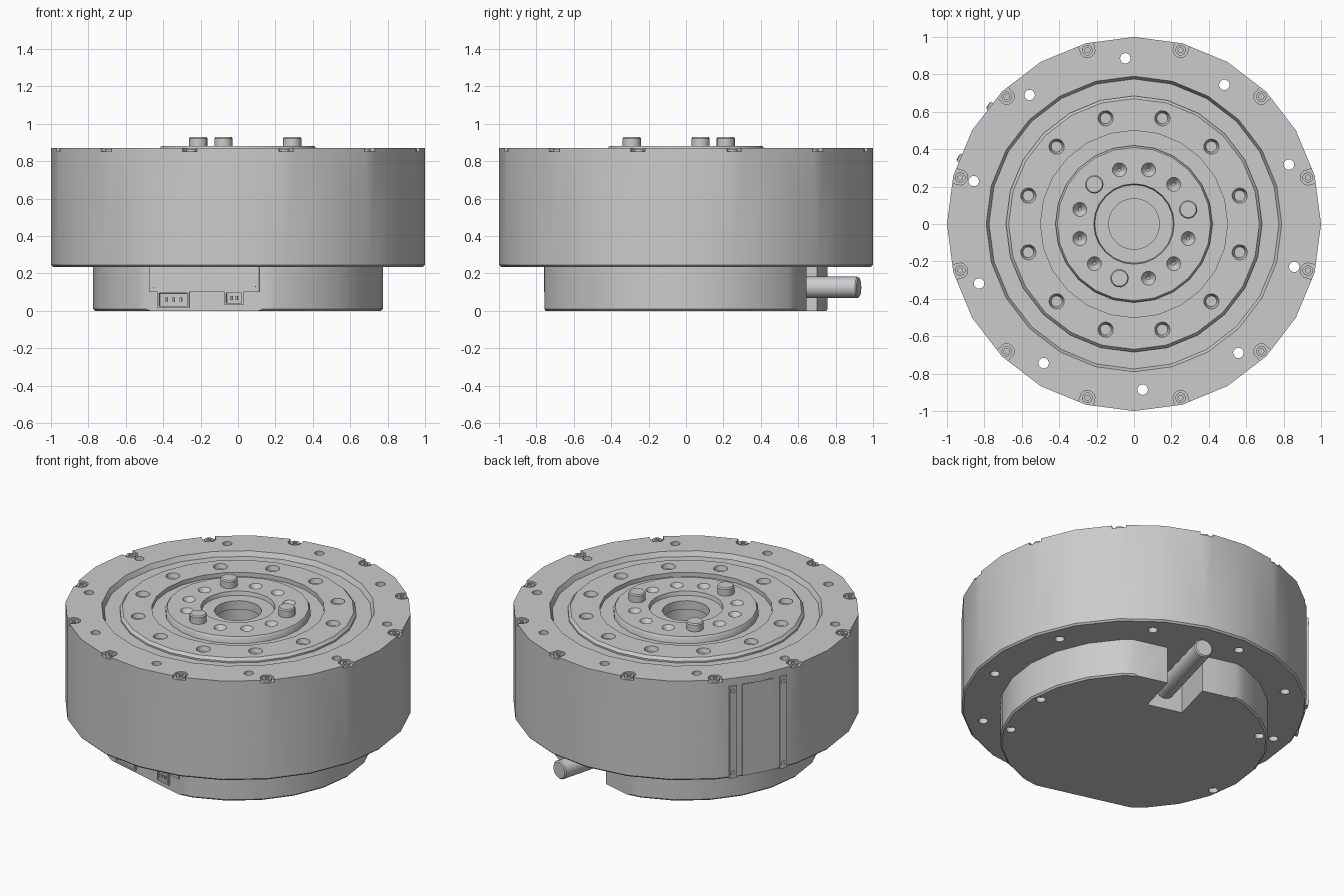
import bpy, bmesh
from math import radians, pi
from mathutils import Matrix, Vector

old = bpy.data.objects.get("Cube")
if old:
    bpy.data.objects.remove(old, do_unlink=True)

metal = bpy.data.materials.new("grey_metal")
metal.use_nodes = True
metal.diffuse_color = (0.6, 0.6, 0.6, 1)
metal.node_tree.nodes["Principled BSDF"].inputs["Base Color"].default_value = (0.6, 0.6, 0.6, 1)

parts = []
AXIS = 75          # heading of the cable; the connectors face the opposite way
FLAT = 0.697       # distance of the base flats from the centre
COVER = 150        # heading of the side cover


def at(az, r, z):
    """Frame with local x pointing outward, y along the tangent, z up."""
    return Matrix.Rotation(radians(az), 4, 'Z') @ Matrix.Translation((r, 0, z))


def finish(name, bm, keep=True):
    bmesh.ops.recalc_face_normals(bm, faces=bm.faces)
    mesh = bpy.data.meshes.new(name)
    bm.to_mesh(mesh)
    bm.free()
    mesh.materials.append(metal)
    ob = bpy.data.objects.new(name, mesh)
    bpy.context.collection.objects.link(ob)
    if keep:
        parts.append(ob)
    return ob


def cyl(bm, frame, r, z0, z1, r0=None, segs=16):
    """Upright cylinder or cone between two local heights."""
    m = frame @ Matrix.Translation((0, 0, (z0 + z1) / 2))
    return bmesh.ops.create_cone(bm, cap_ends=True, segments=segs, radius1=r if r0 is None else r0,
                                 radius2=r, depth=z1 - z0, matrix=m)["verts"]


def box(bm, frame, size):
    m = frame @ Matrix.Diagonal((*size, 1))
    return bmesh.ops.create_cube(bm, size=1, matrix=m)["verts"]


def revolve(bm, profile, frame=Matrix(), segs=24):
    """Turn a profile of (radius, height); closed when it stays off the axis."""
    before = set(bm.verts)
    vs = [bm.verts.new((r, 0, z)) for r, z in profile]
    pairs = list(zip(vs, vs[1:]))
    if profile[0][0] > 0:
        pairs.append((vs[-1], vs[0]))
    es = [bm.edges.new(p) for p in pairs]
    bmesh.ops.spin(bm, geom=vs + es, cent=(0, 0, 0), axis=(0, 0, 1), angle=2 * pi,
                   steps=segs, use_duplicate=False)
    new = [v for v in bm.verts if v not in before]
    bmesh.ops.remove_doubles(bm, verts=new, dist=1e-5)
    new = [v for v in bm.verts if v not in before]
    bmesh.ops.transform(bm, matrix=frame, verts=new)


def lathe(name, profile):
    bm = bmesh.new()
    revolve(bm, profile)
    return finish(name, bm)


def carve(ob, bm):
    """Subtract the cutter mesh and keep the result as plain geometry."""
    cutter = finish("cutter", bm, keep=False)
    cutter.hide_render = True
    mod = ob.modifiers.new("cut", 'BOOLEAN')
    mod.operation, mod.solver, mod.object = 'DIFFERENCE', 'EXACT', cutter
    dg = bpy.context.evaluated_depsgraph_get()
    mesh = bpy.data.meshes.new_from_object(ob.evaluated_get(dg))
    ob.modifiers.clear()
    ob.data = mesh
    bpy.data.objects.remove(cutter, do_unlink=True)


def screw(bm, frame, r):
    """Socket head screw, top at the local origin."""
    revolve(bm, [(0, -.3 * r), (.5 * r, -.3 * r), (.5 * r, 0), (r, 0), (r, -r), (0, -r)], frame, 12)


# Housing: wide drum with a sunken face and a blind centre bore
housing = lathe("housing", [(0, .235), (.99, .235), (1, .245), (1, .87), (.79, .87),
                            (.775, .84), (.15, .84), (.15, .45), (0, .45)])
bm = bmesh.new()
for i in range(10):                       # through holes in the flange
    cyl(bm, at(93 + 36 * i, .887, 0), .028, .1, 1)
carve(housing, bm)
bm = bmesh.new()
for i in range(12):                       # screw notches open to the rim
    frame = at(15 + 30 * i, .965, .852)
    inv = frame.inverted()
    for v in cyl(bm, frame, .042, 0, .1):
        p = inv @ v.co
        if p.x > -.001:
            v.co = frame @ (p + Vector((.1, 0, 0)))
carve(housing, bm)
bm = bmesh.new()
box(bm, at(COVER, 1.03, .5), (.1, .38, .65))   # flat seat for the side cover
carve(housing, bm)

bm = bmesh.new()
for i in range(12):
    screw(bm, at(15 + 30 * i, .962, .866), .028)
finish("rim_screws", bm)

# Rotating output ring with countersunk holes
ring = lathe("output_ring", [(.5, .8), (.685, .8), (.685, .85), (.67, .867), (.5, .867)])
bm = bmesh.new()
for i in range(12):
    revolve(bm, [(0, .81), (.026, .81), (.028, .838), (.041, .865), (.041, .95), (0, .95)],
            at(15 + 30 * i, .585, 0), 16)
carve(ring, bm)

# Centre hub with drilled dimples and three dowel pins
hub = lathe("hub", [(.136, .8), (.42, .8), (.42, .865), (.41, .88), (.215, .88),
                    (.21, .855), (.136, .855)])
bm = bmesh.new()
pins = bmesh.new()
for i in range(12):
    frame = at(15 + 30 * i, .3, 0)
    if i % 4:
        cyl(bm, frame, .045, .83, .89, r0=.001)
    else:
        revolve(pins, [(0, .86), (.049, .86), (.049, .922), (.043, .93), (0, .93)], frame, 16)
carve(hub, bm)
finish("dowel_pins", pins)

# Base: drum with a flat at the connectors and another at the cable
bm = bmesh.new()
revolve(bm, [(0, 0), (.765, 0), (.775, .01), (.775, .24), (0, .24)])
for az in (AXIS, AXIS + 180):
    n = at(az, 1, 0).translation
    cut = bmesh.ops.bisect_plane(bm, geom=bm.verts[:] + bm.edges[:] + bm.faces[:],
                                 plane_co=n * FLAT, plane_no=n, clear_outer=True)
    edges = [e for e in cut["geom_cut"] if isinstance(e, bmesh.types.BMEdge)]
    bmesh.ops.holes_fill(bm, edges=edges, sides=0)
base = finish("base", bm)
bm = bmesh.new()
box(bm, at(AXIS, .67, .1), (.5, .22, .4))   # cable slot
for az in (2, -29, 135, 191):               # underside screw holes
    cyl(bm, at(az, .725, 0), .028, -.05, .03)
carve(base, bm)

# Cable leaving the slot
bm = bmesh.new()
turn = Matrix.Rotation(pi / 2, 4, 'Y')
revolve(bm, [(0, 0), (.057, 0), (.057, .55), (.05, .557), (0, .557)],
        at(AXIS, .4, .125) @ turn, 20)
finish("cable", bm)

# Connector plate and sockets on the front flat
FRONT = AXIS + 180


def front(s, z, out=0):
    return at(FRONT, FLAT + out, z) @ Matrix.Translation((0, s, 0))


bm = bmesh.new()
box(bm, front(0, .167), (.016, .61, .133))
for s in (-.28, .28):
    cyl(bm, front(s, .13, .008) @ turn, .008, 0, .004, segs=10)
finish("connector_plate", bm)


def socket(name, s, z, w, h, blades):
    bm = bmesh.new()
    frame = front(s, z)
    box(bm, frame, (.02, w, h))
    out = frame.to_3x3() @ Vector((1, 0, 0))
    bm.normal_update()
    face = max(bm.faces, key=lambda f: f.normal.dot(out))
    bmesh.ops.inset_region(bm, faces=[face], thickness=.014)
    bmesh.ops.inset_region(bm, faces=[face], thickness=.003, depth=-.014)
    for b in blades:
        box(bm, frame @ Matrix.Translation((.002, b, 0)), (.014, .012, .02))
    finish(name, bm)


socket("power_socket", -.17, .06, .175, .09, (-.04, 0, .04))
socket("data_socket", .166, .068, .105, .075, (-.015, .015))

# Side cover held by two screwed rails
bm = bmesh.new()
box(bm, at(COVER, .98, .53), (.014, .2, .58))
finish("side_cover", bm)
bm = bmesh.new()
for s in (-.16, .16):
    side = at(COVER, .98, .53) @ Matrix.Translation((0, s, 0))
    box(bm, side, (.02, .045, .585))
    for z in (-.26, .26):
        screw(bm, side @ Matrix.Translation((.014, 0, z)) @ turn, .016)
finish("cover_rails", bm)

# Smooth round walls, crisp edges
for ob in bpy.context.view_layer.objects:
    ob.select_set(ob in parts)
bpy.context.view_layer.objects.active = housing
bpy.ops.object.shade_smooth_by_angle(angle=radians(35))
